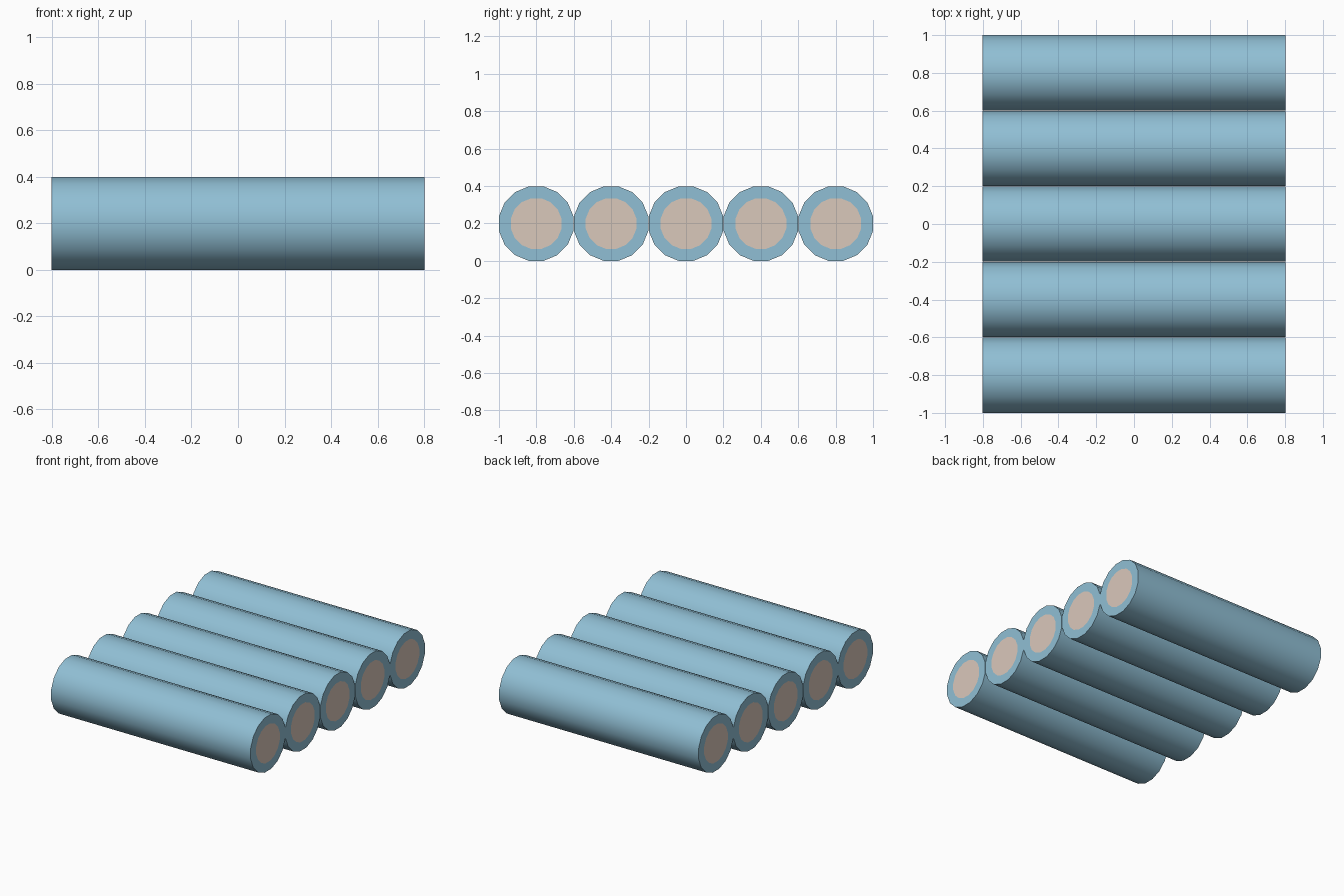
import bpy, bmesh, math
from mathutils import Matrix

if "Cube" in bpy.data.objects:
    bpy.data.objects.remove(bpy.data.objects["Cube"])

SIDES = 16
HALF_LEN = 0.802
APOTHEM = 0.199
CORE_SCALE = 0.675


def material(name, rgb):
    m = bpy.data.materials.new(name)
    m.diffuse_color = (*rgb, 1)
    m.use_nodes = True
    m.node_tree.nodes["Principled BSDF"].inputs["Base Color"].default_value = m.diffuse_color
    return m


bark = material("pale blue", (0.28, 0.52, 0.66))
core = material("warm beige", (0.70, 0.58, 0.50))


def make_log(name, y):
    # Round bar along x, flat side down, with a beige disc cut into each end
    radius = APOTHEM / math.cos(math.pi / SIDES)
    bm = bmesh.new()
    bmesh.ops.create_cone(bm, cap_ends=True, segments=SIDES, radius1=radius,
                          radius2=radius, depth=2 * HALF_LEN)
    turn = (Matrix.Translation((0, y, APOTHEM))
            @ Matrix.Rotation(math.pi / 2, 4, 'Y')
            @ Matrix.Rotation(math.pi / SIDES, 4, 'Z'))
    caps = [f for f in bm.faces if len(f.verts) == SIDES]
    bmesh.ops.inset_individual(bm, faces=caps, thickness=APOTHEM * (1 - CORE_SCALE))
    for f in bm.faces:
        f.material_index = 1 if len(f.verts) == SIDES else 0
    # Check the lowest edge is flat: half a step of turn when needed
    bm.transform(turn)
    if min(v.co.z for v in bm.verts) < -0.001:
        bm.transform(Matrix.Translation((0, y, APOTHEM))
                     @ Matrix.Rotation(math.pi / SIDES, 4, 'X')
                     @ Matrix.Translation((0, -y, -APOTHEM)))
    mesh = bpy.data.meshes.new(name)
    bm.to_mesh(mesh)
    bm.free()
    mesh.materials.append(bark)
    mesh.materials.append(core)
    obj = bpy.data.objects.new(name, mesh)
    bpy.context.collection.objects.link(obj)
    bpy.ops.object.select_all(action='DESELECT')
    obj.select_set(True)
    bpy.context.view_layer.objects.active = obj
    bpy.ops.object.shade_smooth_by_angle(angle=math.radians(40))


# Row of five logs side by side
for i in range(5):
    make_log(f"log_{i + 1}", (i - 2) * 0.4005)
